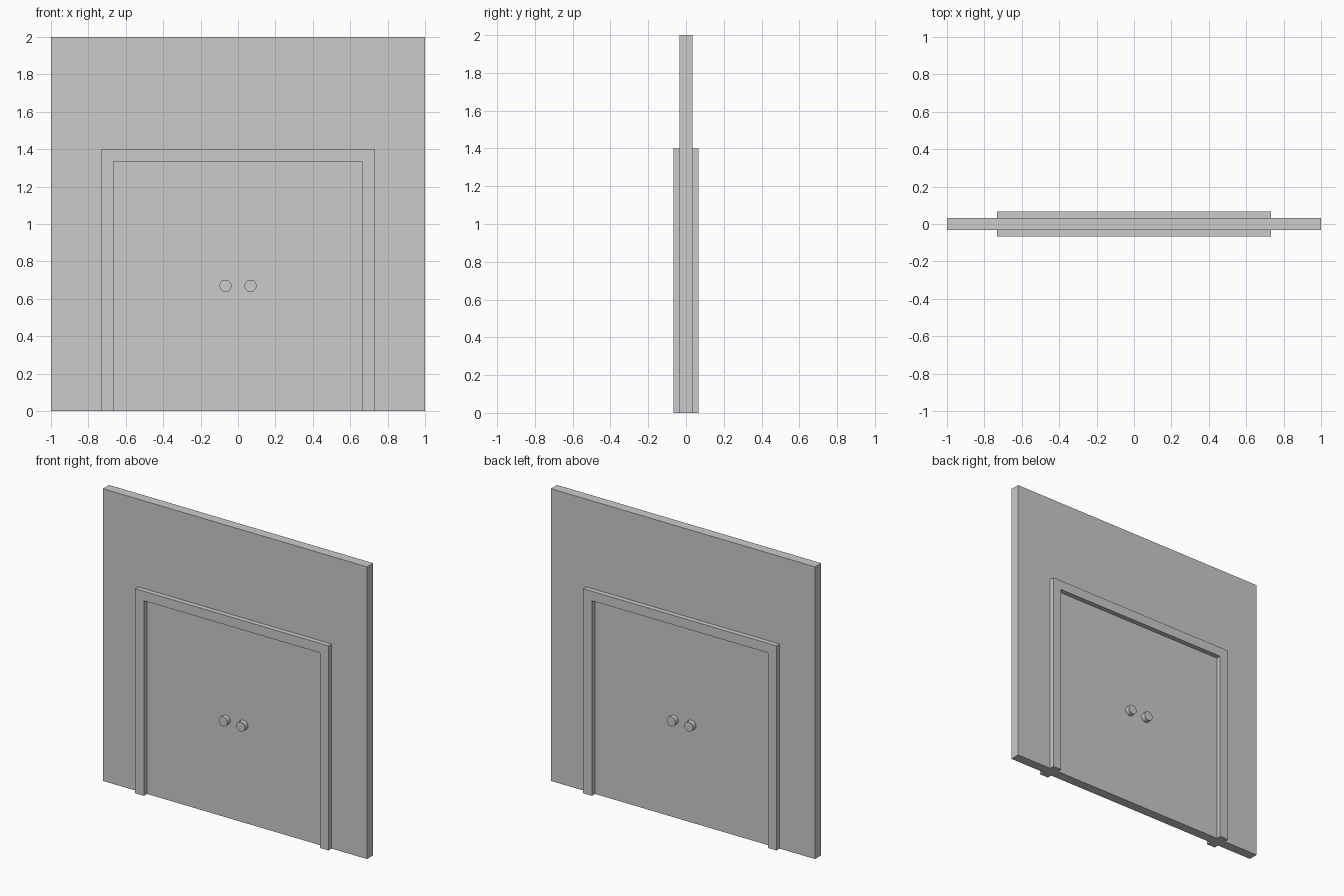
import bpy, bmesh, math

if "Cube" in bpy.data.objects:
    bpy.data.objects.remove(bpy.data.objects["Cube"])

WALL_Y = 1 / 30      # half thickness of wall and door
FRAME_Y = 1 / 15     # half thickness of door frame


def extrude_profile(name, pts, half_y):
    """Extrude an x-z outline symmetrically along y."""
    bm = bmesh.new()
    face = bm.faces.new([bm.verts.new((x, -half_y, z)) for x, z in pts])
    new = bmesh.ops.extrude_face_region(bm, geom=[face])["geom"]
    verts = [g for g in new if isinstance(g, bmesh.types.BMVert)]
    bmesh.ops.translate(bm, verts=verts, vec=(0, 2 * half_y, 0))
    bmesh.ops.recalc_face_normals(bm, faces=bm.faces)
    mesh = bpy.data.meshes.new(name)
    bm.to_mesh(mesh)
    bm.free()
    obj = bpy.data.objects.new(name, mesh)
    bpy.context.collection.objects.link(obj)
    return obj


def portal(outer_x, outer_z, inner_x, inner_z):
    """Upside-down U outline, open at the floor."""
    return [(-outer_x, 0), (-outer_x, outer_z), (outer_x, outer_z), (outer_x, 0),
            (inner_x, 0), (inner_x, inner_z), (-inner_x, inner_z), (-inner_x, 0)]


OUT_X, OUT_Z = 0.732, 1.40
IN_X, IN_Z = 0.666, 1.335

# Wall around the doorway, raised frame, flush door panel
extrude_profile("wall", portal(1, 2, OUT_X, OUT_Z), WALL_Y)
extrude_profile("door_frame", portal(OUT_X, OUT_Z, IN_X, IN_Z), FRAME_Y)
extrude_profile("door_panel", [(-IN_X, 0), (-IN_X, IN_Z), (IN_X, IN_Z), (IN_X, 0)], WALL_Y)

# Round knobs running through the door, showing on both faces
for side, x in (("left", -0.067), ("right", 0.067)):
    bpy.ops.mesh.primitive_cylinder_add(
        vertices=12, radius=0.033, depth=2 * FRAME_Y,
        location=(x, 0, 0.669), rotation=(math.pi / 2, 0, 0))
    bpy.context.object.name = "knob_" + side
